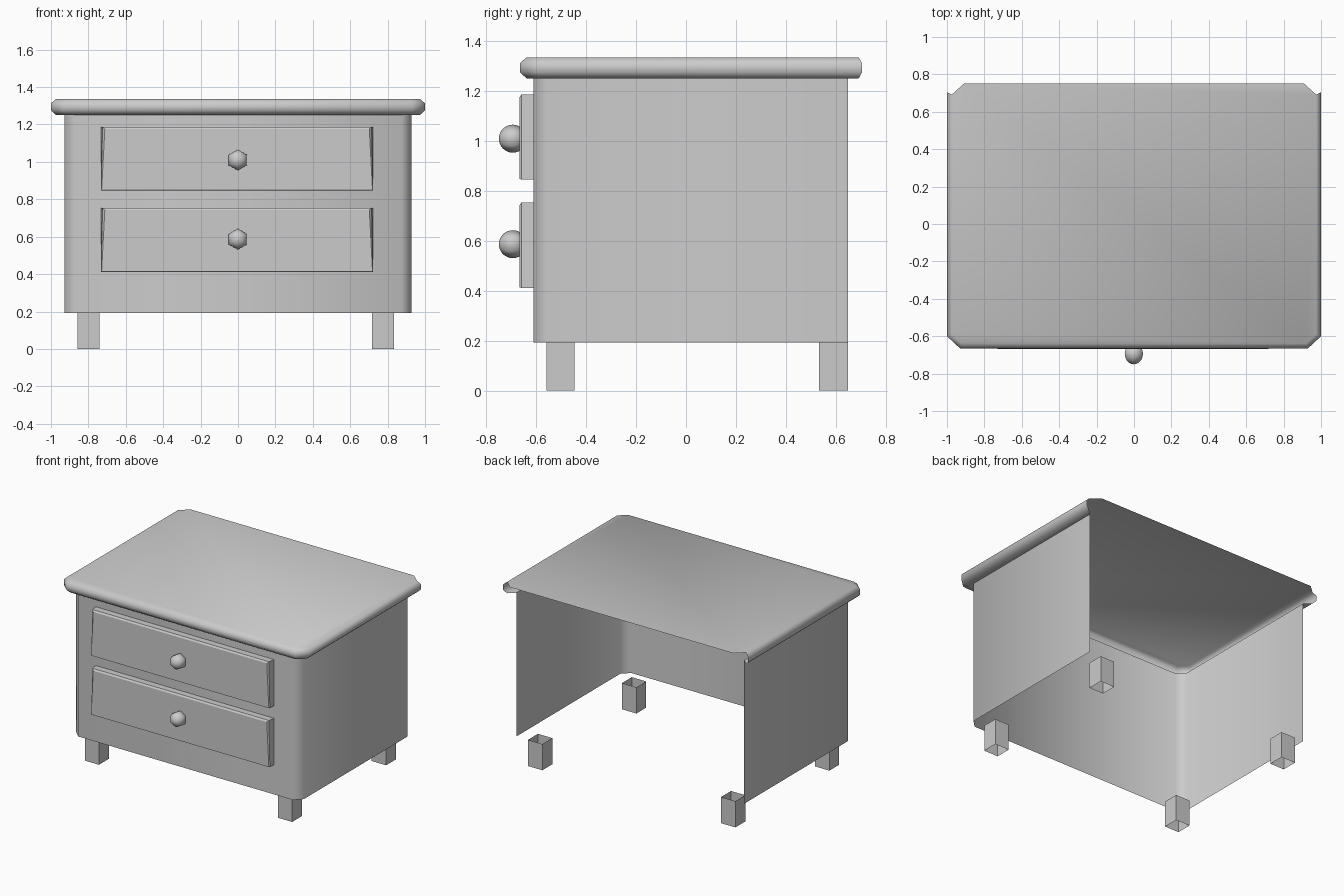
import bpy, math

if "Cube" in bpy.data.objects:
    bpy.data.objects.remove(bpy.data.objects["Cube"])


def make(name, verts, faces, smooth=None):
    mesh = bpy.data.meshes.new(name)
    mesh.from_pydata(verts, [], faces)
    obj = bpy.data.objects.new(name, mesh)
    bpy.context.collection.objects.link(obj)
    if smooth:
        bpy.ops.object.select_all(action='DESELECT')
        obj.select_set(True)
        bpy.context.view_layer.objects.active = obj
        bpy.ops.object.shade_smooth_by_angle(angle=math.radians(smooth))
    return obj


def skin(rows, closed=False):
    """Quads between rows of points listed from low to high."""
    n = len(rows[0])
    verts = [p for row in rows for p in row]
    faces = []
    for r in range(len(rows) - 1):
        for i in range(n if closed else n - 1):
            j = (i + 1) % n
            faces.append((r * n + i, r * n + j, (r + 1) * n + j, (r + 1) * n + i))
    return verts, faces


def mirrored(half):
    """Left half of a plan outline, continued around to the right side."""
    return half + [(-x, y) for x, y in reversed(half)]


# Cabinet shell: two sides and front with chamfered corners, open back and bottom
plan = mirrored([(-0.928, 0.65), (-0.928, -0.56), (-0.875, -0.612)])
make("cabinet_shell", *skin([[(x, y, z) for x, y in plan] for z in (0.193, 1.252)]), smooth=60)

# Table top: bevelled rim around front and sides, thin sheet on top
def rim(i, z):
    half = [(-1 + i, 0.705 - i * 0.5), (-1 + i, -0.6 + i * 0.4), (-0.93 + i * 0.4, -0.665 + i)]
    return [(x, y, z) for x, y in mirrored(half)]


lip = [(x, y, 1.252) for x, y in plan]
rows = [lip, rim(0.026, 1.252), rim(0, 1.275), rim(0, 1.313), rim(0.026, 1.336)]
verts, faces = skin(rows)
n = len(verts)
verts += [(0.91, 0.75, 1.336), (-0.91, 0.75, 1.336)]
faces.append(tuple(range(n - 6, n + 2)))
make("table_top", verts, faces, smooth=60)

# Drawers with slightly tapered fronts, and six-sided round knobs
for name, z0, z1, knob_z in (("lower", 0.412, 0.754, 0.587), ("upper", 0.846, 1.187, 1.01)):
    def ring(y, side, top, bottom):
        return [(-0.732 + bottom, y, z0 + bottom), (0.722 - bottom, y, z0 + bottom),
                (0.722 - side, y, z1 - top), (-0.732 + side, y, z1 - top)]
    verts, faces = skin([ring(-0.612, 0, 0, 0), ring(-0.66, 0.008, 0, 0),
                         ring(-0.668, 0.02, 0.012, 0.003)], closed=True)
    faces.append((8, 9, 10, 11))
    make(name + "_drawer", verts, faces, smooth=30)

    bpy.ops.mesh.primitive_uv_sphere_add(segments=6, ring_count=16, radius=0.056,
                                         location=(-0.001, -0.694, knob_z),
                                         rotation=(math.pi / 2, 0, 0))
    bpy.context.object.name = name + "_knob"
    bpy.ops.object.shade_smooth_by_angle(angle=math.radians(65))

# Hollow square legs, open at both ends
for side, x0, x1 in (("left", -0.857, -0.741), ("right", 0.717, 0.834)):
    for end, y0, y1 in (("front", -0.56, -0.446), ("back", 0.533, 0.649)):
        square = [(x0, y0), (x1, y0), (x1, y1), (x0, y1)]
        make(f"{end}_{side}_leg",
             *skin([[(x, y, z) for x, y in square] for z in (0, 0.193)], closed=True))
